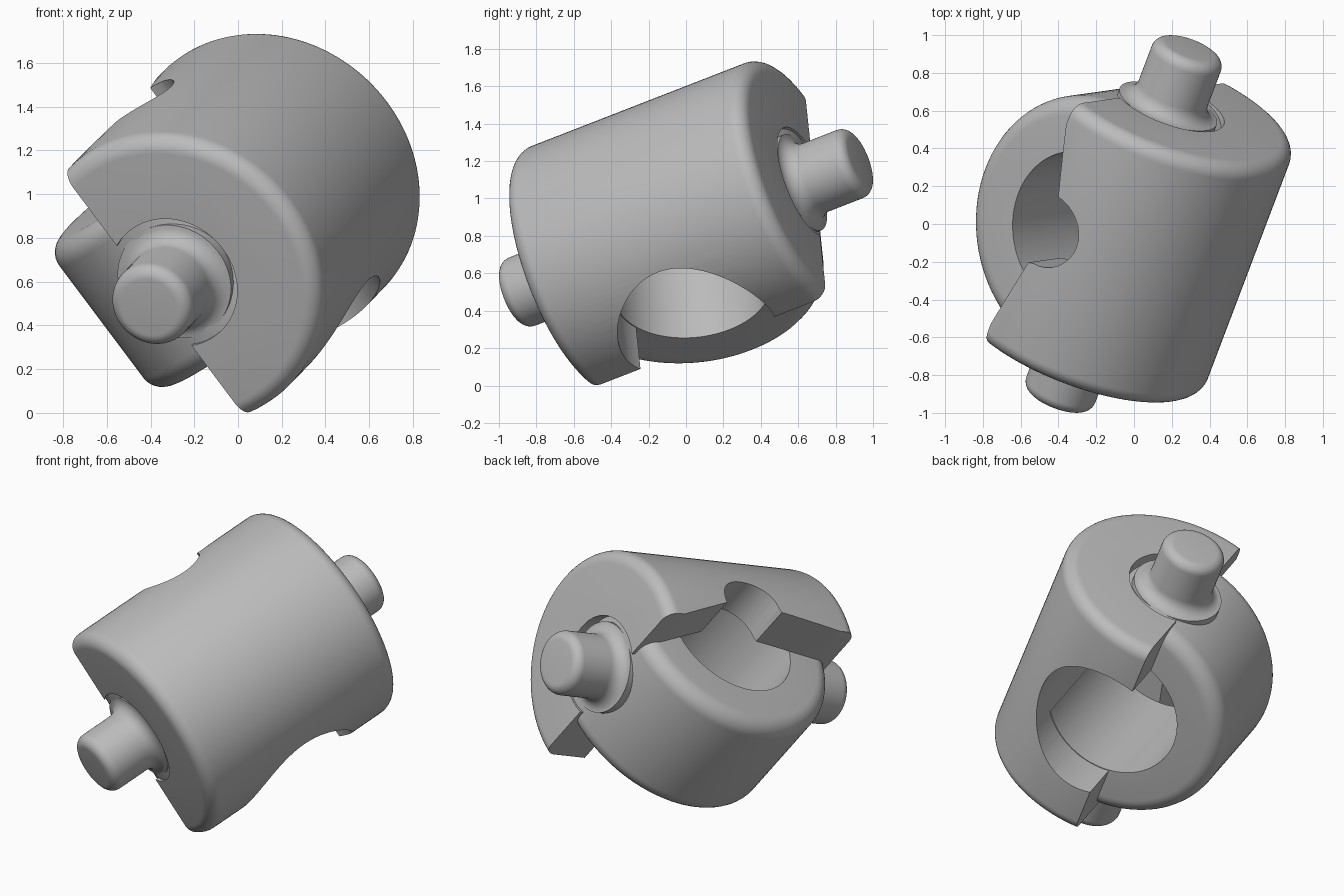
import bpy, bmesh, math
from mathutils import Matrix, Vector

if "Cube" in bpy.data.objects:
    bpy.data.objects.remove(bpy.data.objects["Cube"])

# Tilted frame: local x = pin axis, local y = ring hole axis, local z = open side
A = Vector((0.333, 0.879, 0.342)).normalized()
B = Vector((0.598, 0.084, -0.797))
B = (B - A * B.dot(A)).normalized()
O = A.cross(B)
FRAME = Matrix.Translation((-0.055, 0, 0.843)) @ Matrix((A, B, O)).transposed().to_4x4()

steel = bpy.data.materials.new("grey steel")
steel.diffuse_color = (0.5, 0.5, 0.5, 1)
steel.use_nodes = True
steel.node_tree.nodes["Principled BSDF"].inputs["Base Color"].default_value = steel.diffuse_color


def finish(bm, name):
    bmesh.ops.recalc_face_normals(bm, faces=bm.faces[:])
    me = bpy.data.meshes.new(name)
    bm.to_mesh(me)
    bm.free()
    ob = bpy.data.objects.new(name, me)
    bpy.context.collection.objects.link(ob)
    return ob


def lathe(name, profile, axis="X", closed=False, seg=96):
    """Turn (along, radius) points around a local axis."""
    bm = bmesh.new()
    rings = []
    for t, r in profile:
        ring = []
        for i in range(seg):
            c = r * math.cos(2 * math.pi * i / seg)
            s = r * math.sin(2 * math.pi * i / seg)
            ring.append(bm.verts.new((t, c, s) if axis == "X" else (c, t, s)))
        rings.append(ring)
    n = len(rings)
    for k in range(n if closed else n - 1):
        p, q = rings[k], rings[(k + 1) % n]
        for i in range(seg):
            j = (i + 1) % seg
            bm.faces.new((p[i], p[j], q[j], q[i]))
    if not closed:
        bm.faces.new(rings[0])
        bm.faces.new(rings[-1])
    return finish(bm, name)


def arc(t, r, f, a0, a1, n=8):
    return [(t + f * math.cos(math.radians(a0 + (a1 - a0) * i / n)),
             r + f * math.sin(math.radians(a0 + (a1 - a0) * i / n))) for i in range(n + 1)]


def prism(name, outline, y0, y1):
    """Extrude an (x, z) outline along local y."""
    bm = bmesh.new()
    face = bm.faces.new([bm.verts.new((x, y0, z)) for x, z in outline])
    ext = bmesh.ops.extrude_face_region(bm, geom=[face])
    moved = [v for v in ext["geom"] if isinstance(v, bmesh.types.BMVert)]
    bmesh.ops.translate(bm, verts=moved, vec=(0, y1 - y0, 0))
    return finish(bm, name)


def cut(ob, cutters):
    for c in cutters:
        mod = ob.modifiers.new("cut", "BOOLEAN")
        mod.operation, mod.solver, mod.object = "DIFFERENCE", "EXACT", c
    dg = bpy.context.evaluated_depsgraph_get()
    me = bpy.data.meshes.new_from_object(ob.evaluated_get(dg))
    ob.modifiers.clear()
    ob.data = me
    for c in cutters:
        bpy.data.objects.remove(c)


def place(ob):
    ob.data.materials.clear()
    ob.data.materials.append(steel)
    ob.data.shade_smooth()
    ob.data.set_sharp_from_angle(angle=math.radians(32))
    ob.matrix_world = FRAME


# Half-cylinder housing with rounded end rims
R, L, F = 0.707, 0.724, 0.08
housing = lathe("housing", arc(-L + F, R - F, F, 180, 90) + arc(L - F, R - F, F, 90, 0), seg=128)
flat = prism("flat_cutter", [(-2, 0.12), (2, 0.12), (2, 2), (-2, 2)], -2, 2)
bore = lathe("bore_cutter", [(-0.42, 0.425), (1.5, 0.425)], axis="Y")
pockets = [lathe("pocket_cutter", [(s * 0.58, 0.31), (s * 1.5, 0.31)]) for s in (-1, 1)]
notch = prism("notch_cutter", [(-0.6, 0.12), (-0.18, 0.03)] + arc(0.03, 0, 0.2, 180, 360, 16)
              + [(0.6, 0.12), (0.6, 0.4), (-0.6, 0.4)], -1.5, -0.3)
cut(housing, [flat, bore, notch] + pockets)
place(housing)

# Ring seated in the housing, trimmed where the housing hides it
W, RO, RI, FR = 0.42, 0.712, 0.42, 0.1
ring = lathe("eye_ring", [(-W, RI)] + arc(-W + FR, RO - FR, FR, 180, 90)
             + arc(W - FR, RO - FR, FR, 90, 0) + [(W, RI)], axis="Y", closed=True)
cut(ring, [prism("trim_cutter", [(-2, -0.35), (2, -0.35), (2, -2), (-2, -2)], -2, 2)])
place(ring)

# Two pins with flared roots and rounded tips
pin_profile = ([(0.6, 0.275), (0.7, 0.275)] + arc(0.79, 0.275, 0.08, 180, 270)
               + arc(1.056 - 0.06, 0.195 - 0.06, 0.06, 90, 0))
for name, s in (("front_pin", -1), ("back_pin", 1)):
    place(lathe(name, [(s * t, r) for t, r in pin_profile], seg=64))
